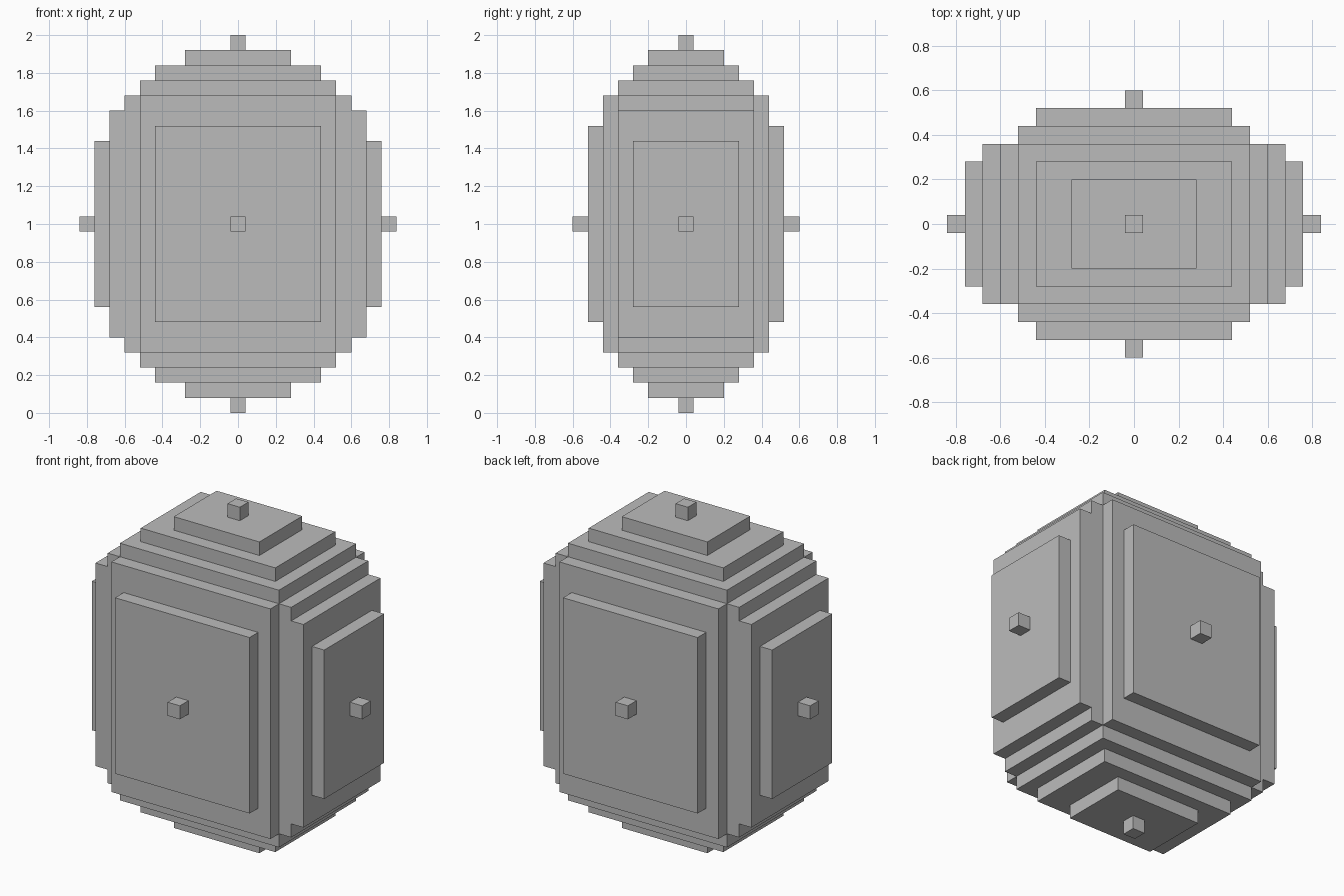
import bpy
from mathutils import Vector

if "Cube" in bpy.data.objects:
    bpy.data.objects.remove(bpy.data.objects["Cube"])

CENTRE = Vector((0, 0, 1))
U = 0.08  # size of one voxel

grey = bpy.data.materials.new("plain grey")
grey.diffuse_color = (0.5, 0.5, 0.5, 1)
grey.use_nodes = True
grey.node_tree.nodes["Principled BSDF"].inputs["Base Color"].default_value = grey.diffuse_color


def box(name, half, offset=(0, 0, 0)):
    """Box given by half sizes, offset from the centre of the model."""
    bpy.ops.mesh.primitive_cube_add(size=2)
    ob = bpy.context.object
    ob.name = ob.data.name = name
    for v in ob.data.vertices:
        v.co = Vector(a * b for a, b in zip(v.co, half)) + Vector(offset) + CENTRE
    ob.data.materials.append(grey)
    return ob


# Stepped body: nested boxes (half x, half y, half z) merged into one shell
body = box("stepped_body", (0.52, 0.44, 0.68))
tiers = [
    (0.44, 0.52, 0.52),  # front and back panels
    (0.76, 0.28, 0.44),  # side panels
    (0.68, 0.36, 0.60),  # side steps
    (0.60, 0.36, 0.68),
    (0.52, 0.36, 0.76),  # top and bottom steps
    (0.44, 0.28, 0.84),
    (0.28, 0.20, 0.92),
]
helpers = []
for half in tiers:
    tier = box("tier_helper", half)
    tier.hide_render = True
    helpers.append(tier)
    mod = body.modifiers.new("merge", "BOOLEAN")
    mod.operation = "UNION"
    mod.solver = "EXACT"
    mod.object = tier

# Bake the merged shell and drop the helpers
bpy.context.view_layer.update()
depsgraph = bpy.context.evaluated_depsgraph_get()
merged = bpy.data.meshes.new_from_object(body.evaluated_get(depsgraph))
body.modifiers.clear()
body.data = merged
for tier in helpers:
    bpy.data.objects.remove(tier)

# Single-voxel knobs at the six poles
reach = (0.84, 0.60, 1.00)
names = (("left", "right"), ("front", "back"), ("bottom", "top"))
for axis in range(3):
    for side, name in zip((-1, 1), names[axis]):
        offset = [0, 0, 0]
        offset[axis] = side * (reach[axis] - U / 2)
        box(name + "_knob", (U / 2,) * 3, offset)
